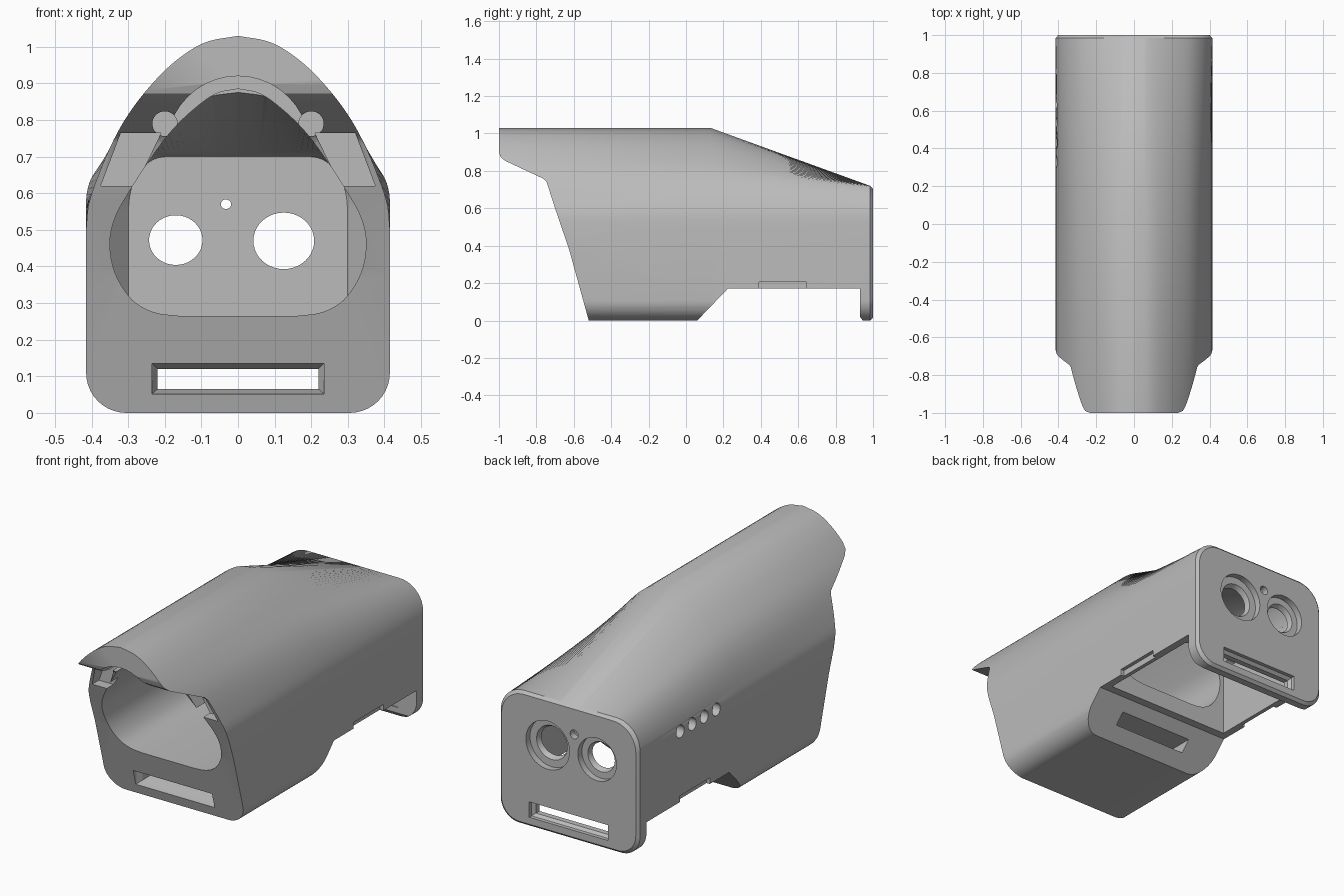
import bpy, bmesh, math
from mathutils import Vector

cube = bpy.data.objects.get("Cube")
if cube:
    bpy.data.objects.remove(cube)

grey = bpy.data.materials.new("plain_grey")
grey.use_nodes = True
tone = (0.5, 0.5, 0.5, 1)
grey.diffuse_color = tone
grey.node_tree.nodes["Principled BSDF"].inputs["Base Color"].default_value = tone


# --- helpers ---
def loft(name, rings):
    """Closed solid through rings that share one point count."""
    bm = bmesh.new()
    loops = [[bm.verts.new(p) for p in ring] for ring in rings]
    n = len(loops[0])
    for a, b in zip(loops, loops[1:]):
        for i in range(n):
            j = (i + 1) % n
            bm.faces.new((a[i], a[j], b[j], b[i]))
    bm.faces.new(loops[0])
    bm.faces.new(loops[-1])
    bmesh.ops.recalc_face_normals(bm, faces=bm.faces)
    mesh = bpy.data.meshes.new(name)
    bm.to_mesh(mesh)
    bm.free()
    mesh.materials.append(grey)
    obj = bpy.data.objects.new(name, mesh)
    bpy.context.collection.objects.link(obj)
    return obj


def at_y(points, y):
    return [Vector((x, y, z)) for x, z in points]


def mirror(half):
    """Half outline from top centre to bottom, closed over x = 0."""
    return half + [(-x, z) for x, z in reversed(half) if x > 1e-6]


def arc(cx, cz, rx, rz, start, end, steps=10):
    angles = [math.radians(start + (end - start) * i / steps) for i in range(steps + 1)]
    return [(cx + rx * math.cos(a), cz + rz * math.sin(a)) for a in angles]


def circle(cx, cz, r, y, squash=1.0):
    return at_y(arc(cx, cz, r, r * squash, 0, 360, 40)[:-1], y)


def spline(points, steps=6):
    """Smooth curve through the points."""
    p = [Vector(q) for q in points]
    p = [2 * p[0] - p[1]] + p + [2 * p[-1] - p[-2]]
    out = []
    for a, b, c, d in zip(p, p[1:], p[2:], p[3:]):
        for i in range(steps):
            t = i / steps
            out.append(0.5 * (2 * b + (c - a) * t + (2 * a - 5 * b + 4 * c - d) * t ** 2
                              + (3 * b - a - 3 * c + d) * t ** 3))
    return [tuple(q) for q in out] + [tuple(points[-1])]


def resample(points, count=36):
    """Evenly spaced points along a polyline."""
    p = [Vector(q) for q in points]
    lengths = [(b - a).length for a, b in zip(p, p[1:])]
    out, total = [], sum(lengths)
    for k in range(count):
        d, i = total * k / count, 0
        while i < len(lengths) - 1 and d > lengths[i]:
            d -= lengths[i]
            i += 1
        out.append(tuple(p[i].lerp(p[i + 1], min(1, d / lengths[i]))))
    return out + [tuple(p[-1])]


def rect(x0, x1, z0, z1):
    return [(x0, z0), (x1, z0), (x1, z1), (x0, z1)]


def prism(name, points, y0, y1):
    return loft(name, [at_y(points, y0), at_y(points, y1)])


def combine(target, tool, operation="DIFFERENCE"):
    mod = target.modifiers.new("cut", "BOOLEAN")
    mod.operation, mod.object, mod.solver = operation, tool, "EXACT"
    bpy.context.view_layer.objects.active = target
    bpy.ops.object.modifier_apply(modifier=mod.name)
    bpy.data.objects.remove(tool)


# --- outer body: arched front blending to a rounded back plate ---
arch = resample(spline([(0, 1.03), (0.09, 1.012), (0.17, 0.962), (0.24, 0.893), (0.3, 0.815),
                        (0.345, 0.735), (0.385, 0.64), (0.408, 0.57), (0.415, 0.5)]))
shoulder = resample([(0, 0.72)] + arc(0.275, 0.58, 0.14, 0.14, 90, 0) + [(0.415, 0.5)])
base = arc(0.305, 0.11, 0.11, 0.11, 0, -90)
front_outline = mirror(arch + base)
back_outline = mirror(shoulder + base)
back_inset = [(x * 0.965, 0.36 + (z - 0.36) * 0.96) for x, z in back_outline]
body = loft("scanner_sleeve", [at_y(front_outline, -1.1), at_y(front_outline, 0.13),
                               at_y(back_outline, 0.985), at_y(back_inset, 1.0)])

# --- side silhouette: overhanging hood, raked front, open underside ---
side = [(-1, 1.2), (-1, 0.9), (-0.99, 0.872), (-0.965, 0.853), (-0.76, 0.757), (-0.745, 0.74),
        (-0.7, 0.6), (-0.625, 0.38), (-0.52, 0), (-0.495, -0.1), (-0.04, -0.1), (0.06, 0),
        (0.225, 0.172), (0.93, 0.172), (0.93, 0.02), (0.945, 0), (0.945, -0.1), (1.1, -0.1), (1.1, 1.2)]
combine(body, loft("side_cutter", [[Vector((x, y, z)) for y, z in side] for x in (-0.6, 0.6)]), "INTERSECT")

# --- front tunnel ---
tunnel = spline([(0, 0.885), (0.06, 0.872), (0.12, 0.83), (0.18, 0.772), (0.235, 0.7), (0.3, 0.6),
                 (0.337, 0.53), (0.35, 0.46), (0.335, 0.38), (0.29, 0.31), (0.23, 0.275), (0.16, 0.265)], 4)
combine(body, prism("tunnel_cutter", mirror(tunnel), -1.2, 0.3))

# --- rear chamber, open below ---
inner_arch = [(x * 0.9, 0.5 + (z - 0.5) * 0.725) for x, z in arch]
inner_back = [(x * 0.9, z - 0.005) for x, z in shoulder]
inner_end = [(x * 0.72, z - 0.02) for x, z in shoulder]
rings = [at_y(mirror(s + [(s[-1][0], 0.05)]), y)
         for s, y in ((inner_arch, 0.27), (inner_back, 0.85), (inner_end, 0.935))]
combine(body, loft("chamber_cutter", rings))

# --- stepped arch, ear notches and pockets behind the hood ---
combine(body, loft("arch_cutter", [circle(0, 0.725, 0.195, y) for y in (-1.2, -0.66)]))
for s in (-1, 1):
    combine(body, loft("ear_cutter", [circle(s * 0.2, 0.79, 0.034, y) for y in (-1.2, -0.655)]))
    pocket = [(s * 0.21, 0.765), (s * 0.32, 0.765), (s * 0.375, 0.62), (s * 0.28, 0.62)]
    combine(body, prism("pocket_cutter", pocket, -1.2, -0.65))
    # shallow notch in the lower side edge
    combine(body, prism("notch_cutter", rect(*sorted((s * 0.395, s * 0.5)), 0.1, 0.205), 0.39, 0.645))

# --- strap slot through the grip and back plate, flared at both ends ---
wide, narrow = rect(-0.235, 0.235, 0.052, 0.135), rect(-0.22, 0.22, 0.065, 0.12)
combine(body, loft("slot_cutter", [at_y(r, y) for r, y in (
    (wide, -0.8), (wide, -0.53), (narrow, -0.5), (narrow, 0.965), (wide, 0.98), (wide, 1.2))]))

# --- stepped round windows and pinhole in the back plate ---
for x, z, r, outer in ((0.125, 0.47, 0.083, 0.13), (-0.17, 0.472, 0.073, 0.115), (-0.033, 0.57, 0.014, 0.024)):
    combine(body, loft("window_cutter", [
        circle(x, z, outer, 1.2), circle(x, z, outer, 0.965),
        circle(x, z, r * 1.1, 0.964), circle(x, z, r, 0.94, 0.93), circle(x, z, r, 0.8, 0.93)]))

# --- row of four vent holes on the right wall ---
for i in range(4):
    vent = [[Vector((x, 0.33 + i * 0.103 + p.x, p.z)) for p in circle(0, 0.55, 0.033, 0)] for x in (-0.6, -0.3)]
    combine(body, loft("vent_cutter", vent))

bpy.ops.object.select_all(action="DESELECT")
body.select_set(True)
bpy.context.view_layer.objects.active = body
bpy.ops.object.shade_smooth_by_angle(angle=math.radians(25))
